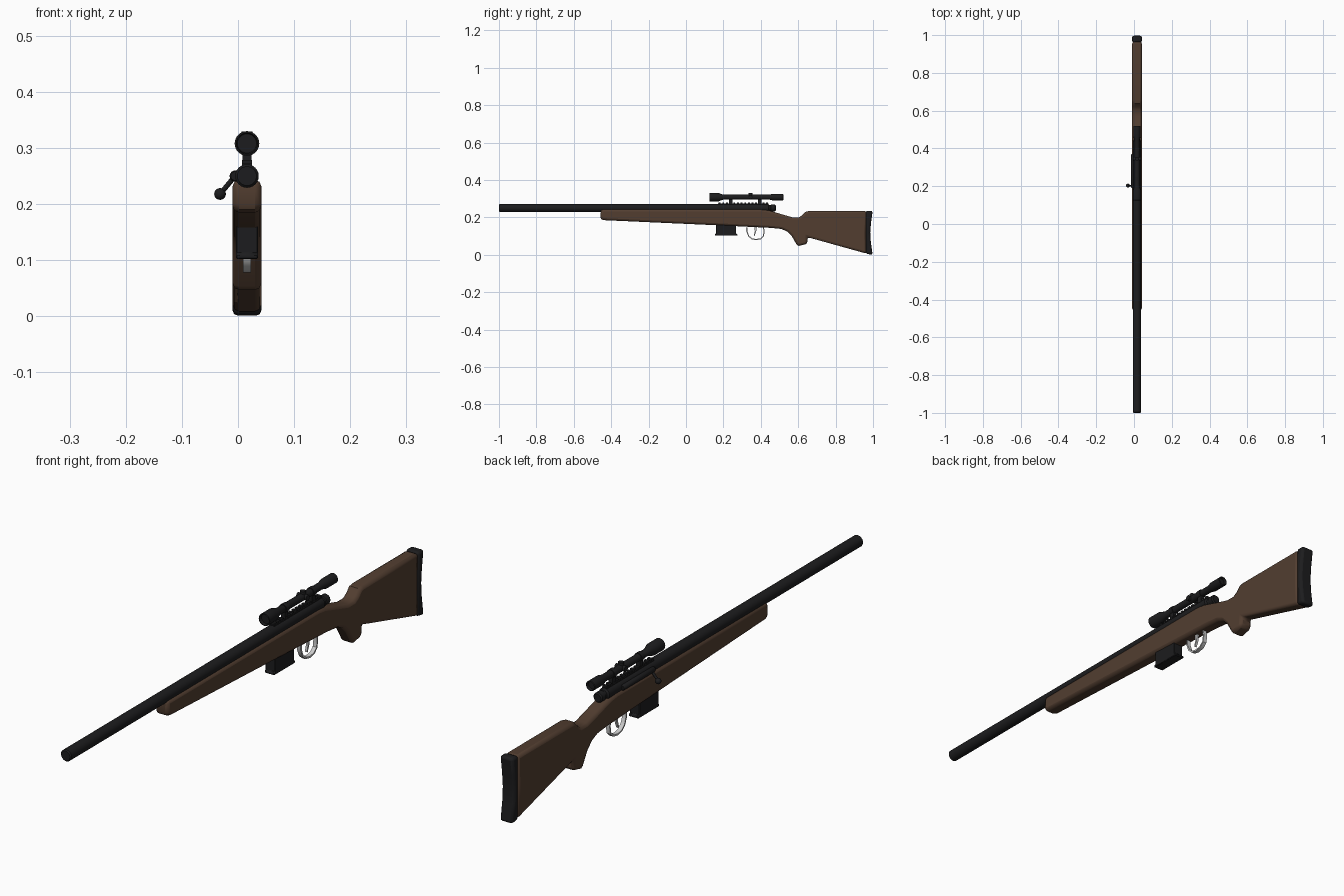
import bpy, bmesh, math
from mathutils import Vector

if "Cube" in bpy.data.objects:
    bpy.data.objects.remove(bpy.data.objects["Cube"])

CX = 0.016  # the rifle's centre plane (the bolt handle sticks out to -x)


def material(name, rgb):
    m = bpy.data.materials.new(name)
    m.diffuse_color = (*rgb, 1)
    m.use_nodes = True
    m.node_tree.nodes["Principled BSDF"].inputs["Base Color"].default_value = m.diffuse_color
    return m


BLACK = material("black_metal", (0.012, 0.012, 0.013))
WOOD = material("walnut", (0.085, 0.048, 0.03))


def finish(name, bm, mat=None, bevel=0, segments=2, limit=60):
    bmesh.ops.recalc_face_normals(bm, faces=bm.faces)
    me = bpy.data.meshes.new(name)
    bm.to_mesh(me)
    bm.free()
    ob = bpy.data.objects.new(name, me)
    bpy.context.collection.objects.link(ob)
    if mat:
        me.materials.append(mat)
    if bevel:
        b = ob.modifiers.new("bevel", 'BEVEL')
        b.width, b.segments = bevel, segments
        b.limit_method, b.angle_limit = 'ANGLE', math.radians(limit)
    bpy.ops.object.select_all(action='DESELECT')
    bpy.context.view_layer.objects.active = ob
    ob.select_set(True)
    bpy.ops.object.shade_smooth_by_angle(angle=math.radians(35))
    return ob


def extrude(name, pts, half, mat, **kw):
    """Side profile of (y, z) points, extruded across x."""
    bm = bmesh.new()
    f = bm.faces.new([bm.verts.new((CX - half, y, z)) for y, z in pts])
    r = bmesh.ops.extrude_face_region(bm, geom=[f])
    verts = [v for v in r["geom"] if isinstance(v, bmesh.types.BMVert)]
    bmesh.ops.translate(bm, verts=verts, vec=(2 * half, 0, 0))
    return finish(name, bm, mat, **kw)


def lathe(name, pts, x, z, mat, n=24):
    """Rings of (y, radius) around a line parallel to y, with capped ends."""
    bm = bmesh.new()
    rings = [[bm.verts.new((x + r * math.cos(2 * math.pi * i / n), y,
                            z + r * math.sin(2 * math.pi * i / n)))
              for i in range(n)] for y, r in pts]
    for a, b in zip(rings, rings[1:]):
        for i in range(n):
            bm.faces.new((a[i], a[(i + 1) % n], b[(i + 1) % n], b[i]))
    bm.faces.new(rings[0])
    bm.faces.new(rings[-1])
    return finish(name, bm, mat)


def rod(name, a, b, r, mat, n=16):
    a, b = Vector(a), Vector(b)
    bm = bmesh.new()
    bmesh.ops.create_cone(bm, cap_ends=True, segments=n, radius1=r, radius2=r,
                          depth=(b - a).length)
    q = (b - a).to_track_quat('Z', 'Y')
    for v in bm.verts:
        v.co = q @ v.co + (a + b) / 2
    return finish(name, bm, mat)


def box(name, y0, y1, z0, z1, half, mat, bevel=0):
    return extrude(name, [(y0, z0), (y1, z0), (y1, z1), (y0, z1)], half, mat, bevel=bevel)


# Stock with forend, grip and butt
extrude("stock", [
    (-0.455, 0.243), (-0.457, 0.2), (-0.452, 0.19), (-0.44, 0.185),
    (0.16, 0.158), (0.45, 0.144), (0.51, 0.138), (0.54, 0.125), (0.565, 0.1),
    (0.592, 0.054), (0.602, 0.047), (0.648, 0.058), (0.65, 0.094),
    (0.966, 0.006), (0.963, 0.12), (0.966, 0.233),
    (0.655, 0.233), (0.637, 0.229), (0.62, 0.21), (0.603, 0.2), (0.57, 0.2),
    (0.51, 0.217), (0.44, 0.238), (0.4, 0.243)],
    0.0255, WOOD, bevel=0.011, segments=2)

# Butt pad with a hollow rear face
extrude("butt_pad", [
    (0.962, 0.005), (0.998, 0.0), (0.988, 0.07), (0.985, 0.12), (0.989, 0.17),
    (0.998, 0.235), (0.962, 0.235)], 0.0257, BLACK, bevel=0.009)

# Barrel and receiver
lathe("barrel", [(-1, 0.017), (-0.996, 0.021), (0.44, 0.021), (0.445, 0.015),
                 (0.452, 0.015), (0.455, 0.018), (0.475, 0.018), (0.48, 0.014)],
      CX, 0.25, BLACK)

# Sight rail with teeth
box("rail_base", 0.17, 0.44, 0.262, 0.273, 0.009, BLACK)
for i in range(14):
    y = 0.175 + i * 0.0195
    box(f"rail_tooth_{i + 1}", y, y + 0.01, 0.272, 0.279, 0.009, BLACK)

# Scope: objective bell, tube, eyepiece
SZ = 0.308
lathe("scope", [(0.135, 0.017), (0.125, 0.019), (0.126, 0.022), (0.175, 0.022),
                (0.2, 0.013), (0.445, 0.013), (0.465, 0.018), (0.518, 0.018),
                (0.52, 0.015), (0.51, 0.013)], CX, SZ, BLACK)
rod("elevation_turret", (CX, 0.345, SZ), (CX, 0.345, SZ + 0.021), 0.01, BLACK)
rod("windage_turret", (CX - 0.02, 0.345, SZ), (CX + 0.02, 0.345, SZ), 0.01, BLACK)

# Scope mounts
for name, y in (("front", 0.24), ("rear", 0.395)):
    box(f"{name}_mount", y - 0.009, y + 0.009, 0.268, 0.3, 0.008, BLACK)
    lathe(f"{name}_mount_ring", [(y - 0.009, 0.0155), (y + 0.009, 0.0155)], CX, SZ, BLACK)

# Bolt with bent handle and knob
BX = -0.005
lathe("bolt", [(0.19, 0.008), (0.193, 0.01), (0.367, 0.01), (0.37, 0.008)], BX, 0.25, BLACK, 16)
rod("bolt_handle", (BX, 0.203, 0.25), (-0.032, 0.203, 0.218), 0.0045, BLACK, 12)
bm = bmesh.new()
bmesh.ops.create_uvsphere(bm, u_segments=16, v_segments=10, radius=0.0105)
bmesh.ops.translate(bm, verts=bm.verts, vec=(-0.032, 0.203, 0.218))
finish("bolt_knob", bm, BLACK)

# Magazine with a flared foot
extrude("magazine", [(0.16, 0.17), (0.16, 0.112), (0.155, 0.11), (0.155, 0.102),
                     (0.275, 0.102), (0.275, 0.11), (0.268, 0.112), (0.268, 0.17)],
        0.0195, BLACK, bevel=0.002, segments=1)

# Trigger guard: a flat strip swept round a closed loop
loop = [(0.322, 0.146), (0.322, 0.125), (0.333, 0.098), (0.35, 0.083), (0.375, 0.078),
        (0.4, 0.083), (0.416, 0.098), (0.421, 0.125), (0.417, 0.146)]
mid = Vector((0.372, 0.135))
bm = bmesh.new()
secs = []
for p in loop:
    p = Vector(p)
    inner = p + (mid - p).normalized() * 0.006
    secs.append([bm.verts.new((CX + s * 0.0075, q.x, q.y))
                 for s, q in ((-1, p), (1, p), (1, inner), (-1, inner))])
for a, b in zip(secs, secs[1:]):
    for i in range(4):
        bm.faces.new((a[i], a[(i + 1) % 4], b[(i + 1) % 4], b[i]))
bm.faces.new(secs[0])
bm.faces.new(secs[-1])
finish("trigger_guard", bm)

# Curved trigger
extrude("trigger", [(0.365, 0.15), (0.368, 0.125), (0.362, 0.103), (0.366, 0.1),
                    (0.375, 0.122), (0.379, 0.15)], 0.004, None)
